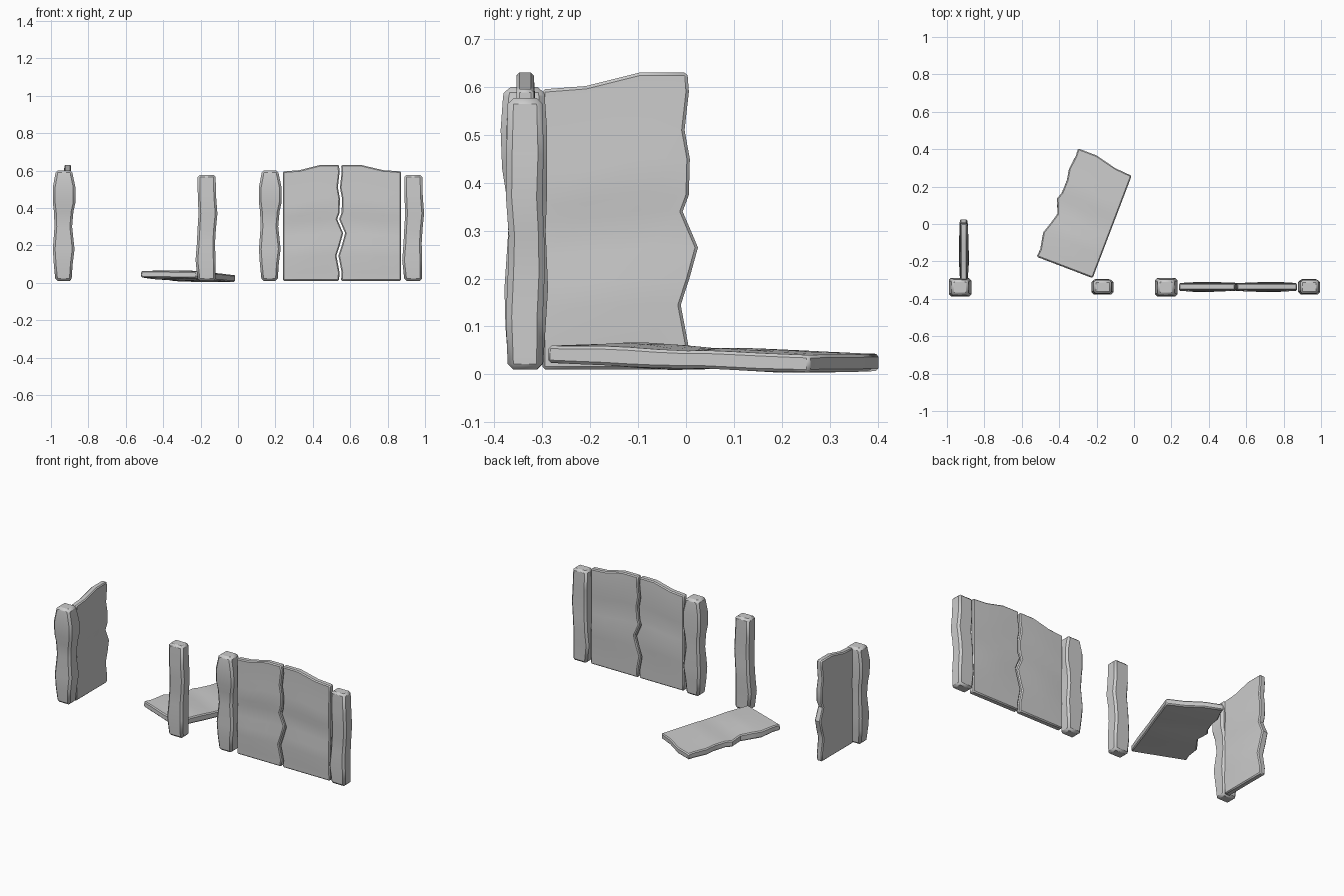
import bpy, bmesh
from mathutils import Matrix, Vector
from math import radians

if "Cube" in bpy.data.objects:
    bpy.data.objects.remove(bpy.data.objects["Cube"])

# wavy edge of a plank wall: (height, sideways shift, front bulge, back bulge)
WAVE = [(0, 0, 0, 0), (.045, .003, .001, .001), (.135, -.014, .007, .002),
        (.19, .004, .006, .005), (.255, .022, .001, .006), (.33, -.010, -.001, .003),
        (.365, .003, .004, .0), (.44, .005, .003, .002), (.50, -.006, .001, .004),
        (.58, .003, .0, .002), (.62, 0, 0, 0)]
# top edge, short side to tall side: (fraction of width, height)
TOP = [(0, .585), (.3, .592), (.67, .62), (1, .62)]
BULGE = [.3, 1, .9, .4]


def finish(name, bm, matrix, width):
    bmesh.ops.recalc_face_normals(bm, faces=bm.faces)
    me = bpy.data.meshes.new(name)
    bm.to_mesh(me)
    bm.free()
    ob = bpy.data.objects.new(name, me)
    bpy.context.collection.objects.link(ob)
    ob.matrix_world = matrix
    mod = ob.modifiers.new("soft_edges", 'BEVEL')
    mod.width = width
    mod.segments = 1
    mod.limit_method = 'ANGLE'
    mod.angle_limit = radians(45)
    bpy.ops.object.select_all(action='DESELECT')
    ob.select_set(True)
    bpy.context.view_layer.objects.active = ob
    bpy.ops.object.shade_smooth_by_angle(angle=radians(30))
    return ob


def panel(name, short_u, tall_u, matrix):
    """Upright slab in local xz with a straight short side and a wavy tall side."""
    bm = bmesh.new()
    sheets = []
    for side in (-1, 1):
        rows = []
        for z, shift, front, back in WAVE:
            row = []
            for (t, h), b in zip(TOP, BULGE):
                u = short_u + (tall_u + shift - short_u) * t
                y = side * (.018 + b * 1.3 * (front if side < 0 else back))
                row.append(bm.verts.new((u, y, z * h / .62)))
            rows.append(row)
        for a, b in zip(rows, rows[1:]):
            for i in range(len(TOP) - 1):
                bm.faces.new((a[i], a[i + 1], b[i + 1], b[i]))
        # border loop of this sheet
        sheets.append(rows[0] + [r[-1] for r in rows[1:]] + rows[-1][-2::-1]
                      + [r[0] for r in rows[-2:0:-1]])
    f, k = sheets
    for i in range(len(f)):
        j = (i + 1) % len(f)
        bm.faces.new((f[i], f[j], k[j], k[i]))
    return finish(name, bm, matrix, .006)


def post(name, rows, matrix):
    """Rough square post lofted through (z, x0, x1, y0, y1) sections."""
    bm = bmesh.new()
    loops = [[bm.verts.new(p) for p in
              ((x0, y0, z), (x1, y0, z), (x1, y1, z), (x0, y1, z))]
             for z, x0, x1, y0, y1 in rows]
    for a, b in zip(loops, loops[1:]):
        for i in range(4):
            j = (i + 1) % 4
            bm.faces.new((a[i], a[j], b[j], b[i]))
    bm.faces.new(loops[0])
    bm.faces.new(loops[-1])
    return finish(name, bm, matrix, .012)


THICK = [(0, -.044, .042, -.034, .037), (.09, -.053, .048, -.041, .043),
         (.17, -.058, .058, -.043, .048), (.29, -.049, .045, -.035, .043),
         (.37, -.052, .052, -.040, .046), (.42, -.058, .063, -.048, .046),
         (.50, -.058, .063, -.051, .046), (.57, -.045, .048, -.046, .041),
         (.59, -.043, .046, -.042, .038)]
SLIM = [(0, -.045, .050, -.036, .036), (.11, -.057, .050, -.040, .037),
        (.20, -.050, .047, -.036, .041), (.28, -.046, .052, -.034, .040),
        (.36, -.041, .060, -.040, .036), (.45, -.045, .053, -.039, .039),
        (.567, -.046, .050, -.036, .036)]


def at(x, y, z=.01, turn=0):
    return Matrix.Translation((x, y, z)) @ Matrix.Rotation(radians(turn), 4, 'Z')


# posts
post("left_corner_post", THICK, at(-.932, -.336))
post("gate_post", SLIM, at(-.17, -.336))
post("wall_left_post", THICK, at(.17, -.336))
post("wall_right_post", SLIM, at(.935, -.336))

# standing panels
panel("side_panel", -.30, .003, at(-.91, 0, turn=90))
panel("wall_left_panel", .24, .54, at(0, -.336))
panel("wall_right_panel", .872, .551, at(0, -.336))

# fallen panel, lying nearly flat on the ground
along = Vector((.356, .934, -.034)).normalized()
across = Vector((.934, -.356, -.012))
across = (across - along * across.dot(along)).normalized()
normal = along.cross(across)
fallen = Matrix((across, normal, along)).transposed().to_4x4()
fallen.translation = (-.52, -.175, .046)
panel("fallen_panel", .32, 0, fallen)
